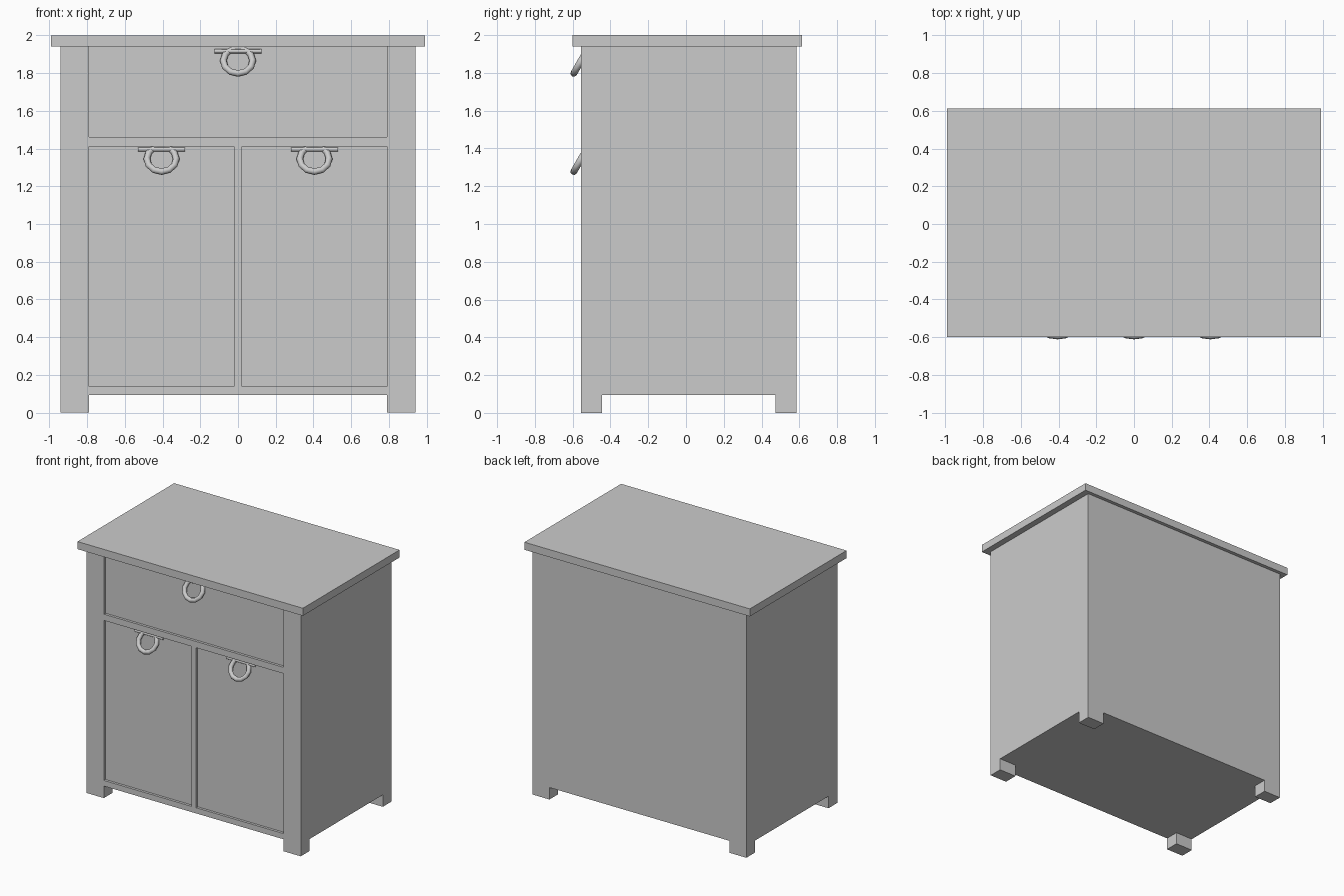
import bpy
import bmesh
from math import radians
from mathutils import Vector

cube = bpy.data.objects.get("Cube")
if cube:
    bpy.data.objects.remove(cube, do_unlink=True)

grey = bpy.data.materials.new("plain grey")
grey.use_nodes = True
colour = (0.6, 0.6, 0.6, 1)
grey.diffuse_color = colour
grey.node_tree.nodes["Principled BSDF"].inputs["Base Color"].default_value = colour


def box_mesh(low, high):
    """Bmesh box spanning two corners."""
    bm = bmesh.new()
    bmesh.ops.create_cube(bm, size=1)
    low, high = Vector(low), Vector(high)
    bmesh.ops.scale(bm, vec=high - low, verts=bm.verts)
    bmesh.ops.translate(bm, vec=(low + high) / 2, verts=bm.verts)
    return bm


def finish(bm, name):
    bmesh.ops.dissolve_limit(bm, angle_limit=0.01, verts=bm.verts, edges=bm.edges)
    bmesh.ops.recalc_face_normals(bm, faces=bm.faces)
    mesh = bpy.data.meshes.new(name)
    bm.to_mesh(mesh)
    bm.free()
    mesh.materials.append(grey)
    obj = bpy.data.objects.new(name, mesh)
    bpy.context.collection.objects.link(obj)
    return obj


def cut(bm, axis, values):
    """Slice the mesh across one axis."""
    normal = Vector([i == axis for i in range(3)])
    for v in values:
        bmesh.ops.bisect_plane(bm, geom=bm.verts[:] + bm.edges[:] + bm.faces[:],
                               plane_co=normal * v, plane_no=normal)
    bm.normal_update()


def push(bm, faces, offset):
    """Extrude the faces and move them."""
    result = bmesh.ops.extrude_face_region(bm, geom=faces)["geom"]
    moved = [g for g in result if isinstance(g, bmesh.types.BMVert)]
    bmesh.ops.translate(bm, vec=offset, verts=moved)
    old = [f for f in faces if f.is_valid]
    if old:
        bmesh.ops.delete(bm, geom=old, context="FACES")
    bm.normal_update()


# Cabinet body, sliced along the frame lines
PANEL_X, GAP_X = 0.79, 0.02
DOOR_Z, DRAWER_Z = (0.14, 1.41), (1.46, 1.94)
LEG_Y = (-0.445, 0.475)
FRONT, RECESS = -0.555, 0.02
body = box_mesh((-0.94, FRONT, 0.095), (0.94, 0.585, 1.95))
cut(body, 0, (-PANEL_X, -GAP_X, GAP_X, PANEL_X))
cut(body, 1, LEG_Y)
cut(body, 2, DOOR_Z + DRAWER_Z)


def is_panel(face):
    c = face.calc_center_median()
    if face.normal.y > -0.9 or abs(c.x) > PANEL_X:
        return False
    door = DOOR_Z[0] < c.z < DOOR_Z[1] and abs(c.x) > GAP_X
    return door or DRAWER_Z[0] < c.z < DRAWER_Z[1]


def is_foot(face):
    c = face.calc_center_median()
    return face.normal.z < -0.9 and abs(c.x) > PANEL_X and not LEG_Y[0] < c.y < LEG_Y[1]


# Sunken drawer and door fronts, then the four feet
push(body, [f for f in body.faces if is_panel(f)], (0, RECESS, 0))
push(body, [f for f in body.faces if is_foot(f)], (0, 0, -0.095))
finish(body, "cabinet_body")

# Overhanging top
finish(box_mesh((-0.99, -0.6, 1.94), (0.99, 0.613, 2)), "table_top")


def add_handle(name, x, z):
    """Hinge bar with a tilted pull ring."""
    bpy.ops.mesh.primitive_cylinder_add(
        vertices=8, radius=0.011, depth=0.25,
        location=(x, FRONT + RECESS, z), rotation=(0, radians(90), 0))
    parts = [(bpy.context.object, "_bar")]
    bpy.ops.mesh.primitive_torus_add(
        major_segments=12, minor_segments=8, major_radius=0.078, minor_radius=0.018,
        location=(x, FRONT, z - 0.05), rotation=(radians(60), 0, 0))
    parts.append((bpy.context.object, "_ring"))
    for obj, suffix in parts:
        obj.name = name + suffix
        obj.data.materials.append(grey)
        bpy.ops.object.select_all(action="DESELECT")
        obj.select_set(True)
        bpy.context.view_layer.objects.active = obj
        bpy.ops.object.shade_smooth_by_angle(angle=radians(50))


add_handle("drawer_handle", 0, 1.915)
add_handle("left_door_handle", 0.405, 1.395)
add_handle("right_door_handle", -0.405, 1.395)
